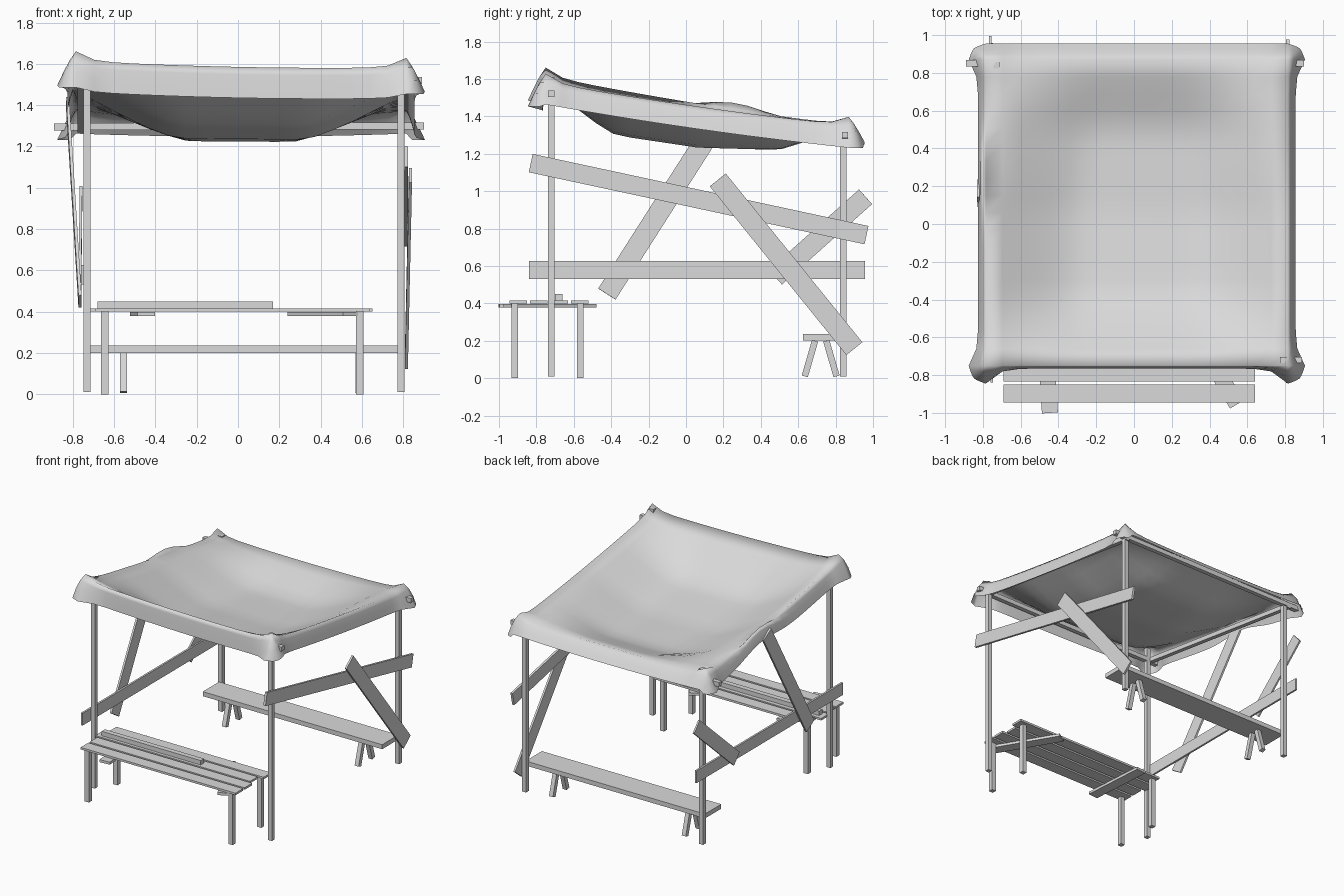
import bpy, bmesh
from math import exp
from mathutils import Vector, Matrix

old = bpy.data.objects.get("Cube")
if old:
    bpy.data.objects.remove(old, do_unlink=True)

SHADE = (0.7, 0.7, 0.7, 1)
grey = bpy.data.materials.new("plain grey")
grey.use_nodes = True
grey.diffuse_color = SHADE
grey.node_tree.nodes["Principled BSDF"].inputs["Base Color"].default_value = SHADE


def finish(name, bm):
    mesh = bpy.data.meshes.new(name)
    bm.to_mesh(mesh)
    bm.free()
    mesh.materials.append(grey)
    ob = bpy.data.objects.new(name, mesh)
    bpy.context.collection.objects.link(ob)


def board(name, start, end, thick, width, face):
    """Straight timber from start to end; thick is measured along face."""
    a, b = Vector(start), Vector(end)
    along = (b - a).normalized()
    n = Vector(face)
    n = (n - along * n.dot(along)).normalized()
    side = along.cross(n)
    rot = Matrix((n, side, along)).transposed().to_4x4()
    bm = bmesh.new()
    bmesh.ops.create_cube(bm, size=1)
    bm.transform(Matrix.Translation((a + b) / 2) @ rot
                 @ Matrix.Diagonal((thick, width, (b - a).length, 1)))
    finish(name, bm)


X, Z = (1, 0, 0), (0, 0, 1)
LEFT, RIGHT, FRONT, BACK = 0.79, -0.73, -0.72, 0.84

# Posts and roof frame
for side, x, edge in (("left", LEFT, LEFT), ("right", RIGHT, -0.76)):
    board(f"front_{side}_post", (x, FRONT, 0.01), (x, FRONT, 1.61), 0.034, 0.034, X)
    board(f"back_{side}_post", (x, BACK, 0.01), (x, BACK, 1.37), 0.034, 0.034, X)
    board(f"{side}_rafter", (edge, -0.75, 1.525), (edge, 0.87, 1.285), 0.034, 0.034, X)
board("front_beam", (-0.82, -0.72, 1.515), (0.89, -0.72, 1.52), 0.034, 0.034, Z)
board("back_beam", (-0.89, 0.85, 1.295), (0.9, 0.85, 1.3), 0.034, 0.034, Z)

# Side planks
board("left_rail", (0.815, -0.83, 1.15), (0.815, 0.965, 0.765), 0.018, 0.1, X)
board("left_brace", (0.835, 0.17, 1.06), (0.815, 0.9, 0.158), 0.015, 0.11, X)
board("right_rail", (-0.753, -0.84, 0.578), (-0.753, 0.957, 0.578), 0.015, 0.095, X)
board("right_long_brace", (-0.765, -0.423, 0.45), (-0.825, 0.19, 1.41), 0.015, 0.11, X)
board("right_short_brace", (-0.765, 0.478, 0.54), (-0.76, 0.96, 0.97), 0.013, 0.105, X)

# Table
for i, shift in enumerate((0, 0, -0.03, 0.01)):
    y = -0.897 + 0.11 * i
    board(f"table_slat_{i + 1}", (-0.69 + shift, y, 0.408), (0.64 + shift, y, 0.408), 0.016, 0.094, Z)
board("table_loose_batten", (-0.68, -0.68, 0.433), (0.17, -0.68, 0.433), 0.034, 0.04, Z)
board("table_left_cross", (0.545, -0.955, 0.388), (0.275, -0.5, 0.388), 0.02, 0.085, Z)
board("table_right_cross", (-0.445, -1, 0.388), (-0.48, -0.49, 0.388), 0.02, 0.085, Z)
for x in (-0.645, 0.59):
    for y in (-0.915, -0.565):
        board("table_leg", (x, y, 0), (x, y, 0.4), 0.036, 0.036, X)

# Bench
board("bench_seat", (-0.74, 0.725, 0.218), (0.8, 0.725, 0.218), 0.035, 0.2, Z)
for x in (-0.555, 0.585):
    for s in (-1, 1):
        board("bench_leg", (x, 0.72 + s * 0.085, 0.01), (x, 0.72 + s * 0.03, 0.2), 0.034, 0.034, X)

# Sagging canvas with hanging flaps and drawn-out corners
N, RING = 18, 3


def cloth_axis(i):
    """Position across the roof (-1..1) and signed flap amount outside it."""
    if i < RING:
        return -1, (i - RING) / RING
    if i > RING + N:
        return 1, (i - RING - N) / RING
    return 2 * (i - RING) / N - 1, 0


def basin(p, steep):
    """Rises from 0 at the edge to a flat 1 in the middle."""
    return 1 - (1 - min(1, max(0, 1 - p) * steep)) ** 1.3


def cloth_point(i, j):
    s, fs = cloth_axis(i)
    t, ft = cloth_axis(j)
    f = max(abs(fs), abs(ft))
    rear = max(0, t)
    corner = abs(s * t) ** 14
    x, y = 0.015 + 0.8 * s, 0.06 + 0.81 * t
    z = 1.6 - 0.153 * (y + 0.75) - 0.02 * x * (1 - t) / 2
    # The pool is shallower and rounder toward the back
    z -= 0.24 * (1 - 0.4 * rear) * basin(abs(s) + 0.15 * rear, 1.6) * basin(abs(t), 2.1)
    # Edges bow down a little between the posts
    z -= 0.015 * (1 - s * s * t * t) * max(abs(s), abs(t)) ** 6
    # Rounded tips where two flaps meet
    trim = 1 - 0.3 * min(abs(fs), abs(ft))
    x += (0.04 + 0.05 * corner) * fs * trim
    y += (0.085 if ft > 0 else 0.015 + 0.08 * corner) * ft * trim
    drop = 0.15 - 0.02 * corner if ft < 0 else 0.12 if fs else 0.09
    # Right flap is pushed up by the long brace
    if fs < 0 and ft == 0:
        push = exp(-((t - 0.25) / 0.3) ** 2)
        drop *= 1 - 0.5 * push
        z += 0.22 * push * f * (1 - f)
    z += 0.045 * corner * (1 - f) - drop * f ** 1.3
    return x, y, z


bm = bmesh.new()
count = N + 2 * RING + 1
grid = [[bm.verts.new(cloth_point(i, j)) for i in range(count)] for j in range(count)]
for j in range(count - 1):
    for i in range(count - 1):
        face = bm.faces.new((grid[j][i], grid[j][i + 1], grid[j + 1][i + 1], grid[j + 1][i]))
        face.smooth = True
finish("canvas_roof", bm)
